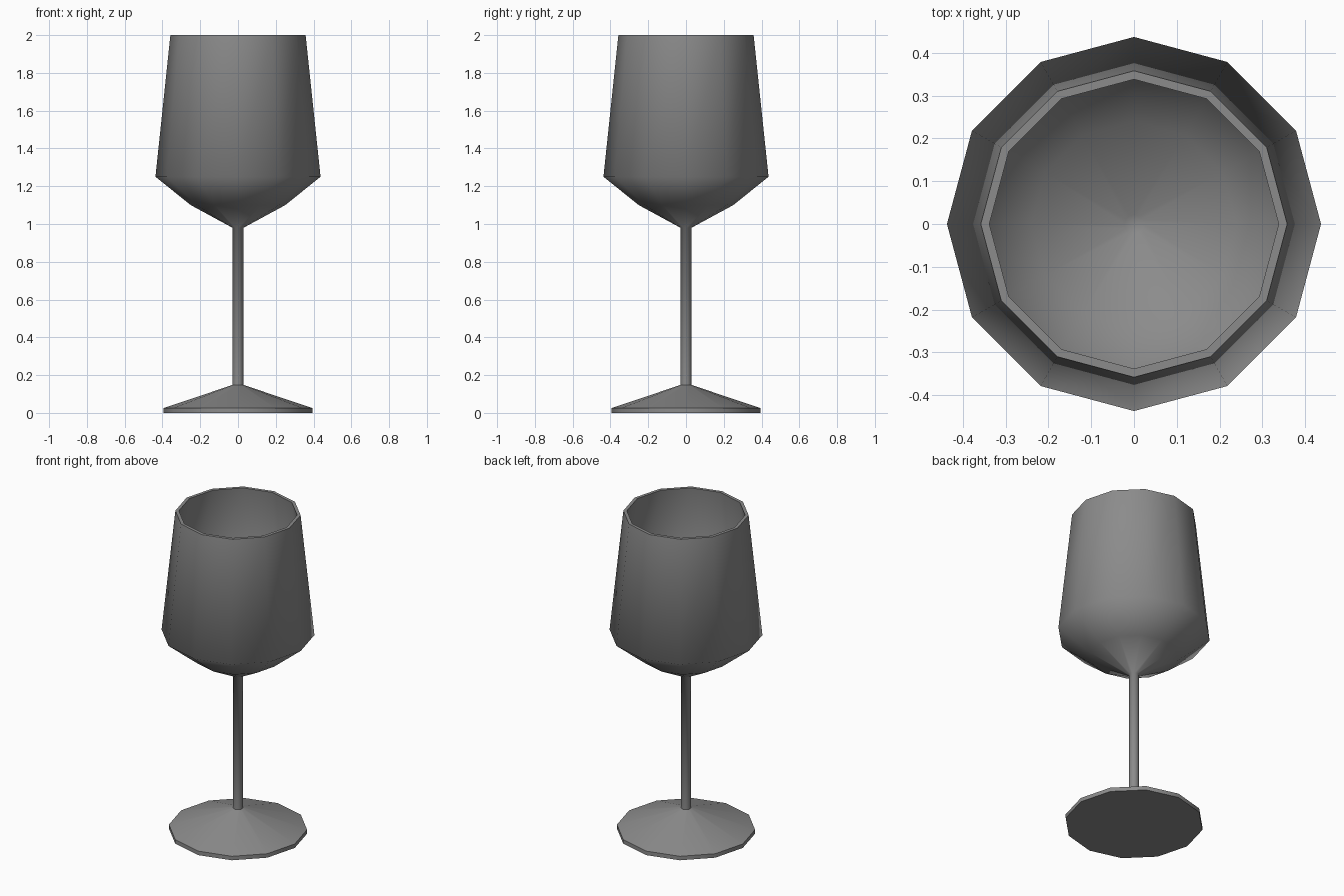
import bpy, bmesh, math

if "Cube" in bpy.data.objects:
    bpy.data.objects.remove(bpy.data.objects["Cube"])

SIDES = 12

glass = bpy.data.materials.new("grey_glass")
glass.diffuse_color = (0.26, 0.26, 0.26, 1)
glass.use_nodes = True
glass.node_tree.nodes["Principled BSDF"].inputs["Base Color"].default_value = glass.diffuse_color


def lathe(name, profile):
    """Spin a (radius, z) profile around z; radius 0 makes a pole."""
    bm = bmesh.new()
    rings = []
    for r, z in profile:
        if r == 0:
            rings.append([bm.verts.new((0, 0, z))] * SIDES)
        else:
            rings.append([bm.verts.new((r * math.cos(a), r * math.sin(a), z))
                          for a in (2 * math.pi * i / SIDES for i in range(SIDES))])
    for low, high in zip(rings, rings[1:]):
        for i in range(SIDES):
            j = (i + 1) % SIDES
            corners = dict.fromkeys((low[i], low[j], high[j], high[i]))
            bm.faces.new(list(corners))
    bmesh.ops.recalc_face_normals(bm, faces=bm.faces)
    mesh = bpy.data.meshes.new(name)
    bm.to_mesh(mesh)
    bm.free()
    mesh.materials.append(glass)
    obj = bpy.data.objects.new(name, mesh)
    bpy.context.collection.objects.link(obj)
    bpy.ops.object.select_all(action='DESELECT')
    obj.select_set(True)
    bpy.context.view_layer.objects.active = obj
    bpy.ops.object.shade_smooth_by_angle(angle=math.radians(65))
    return obj


# One continuous surface: foot, thin stem, outer bowl, rim, inner bowl
lathe("wine_glass", [
    (0, 0), (0.395, 0), (0.395, 0.025),            # foot disc
    (0.029, 0.148), (0.029, 0.98),                 # foot slope and stem
    (0.25, 1.10), (0.437, 1.25), (0.358, 2.0),     # outer bowl
    (0.338, 2.0), (0.416, 1.257), (0.24, 1.116),   # rim and inner wall
    (0.022, 0.998), (0, 0.998),                    # inner floor
])
